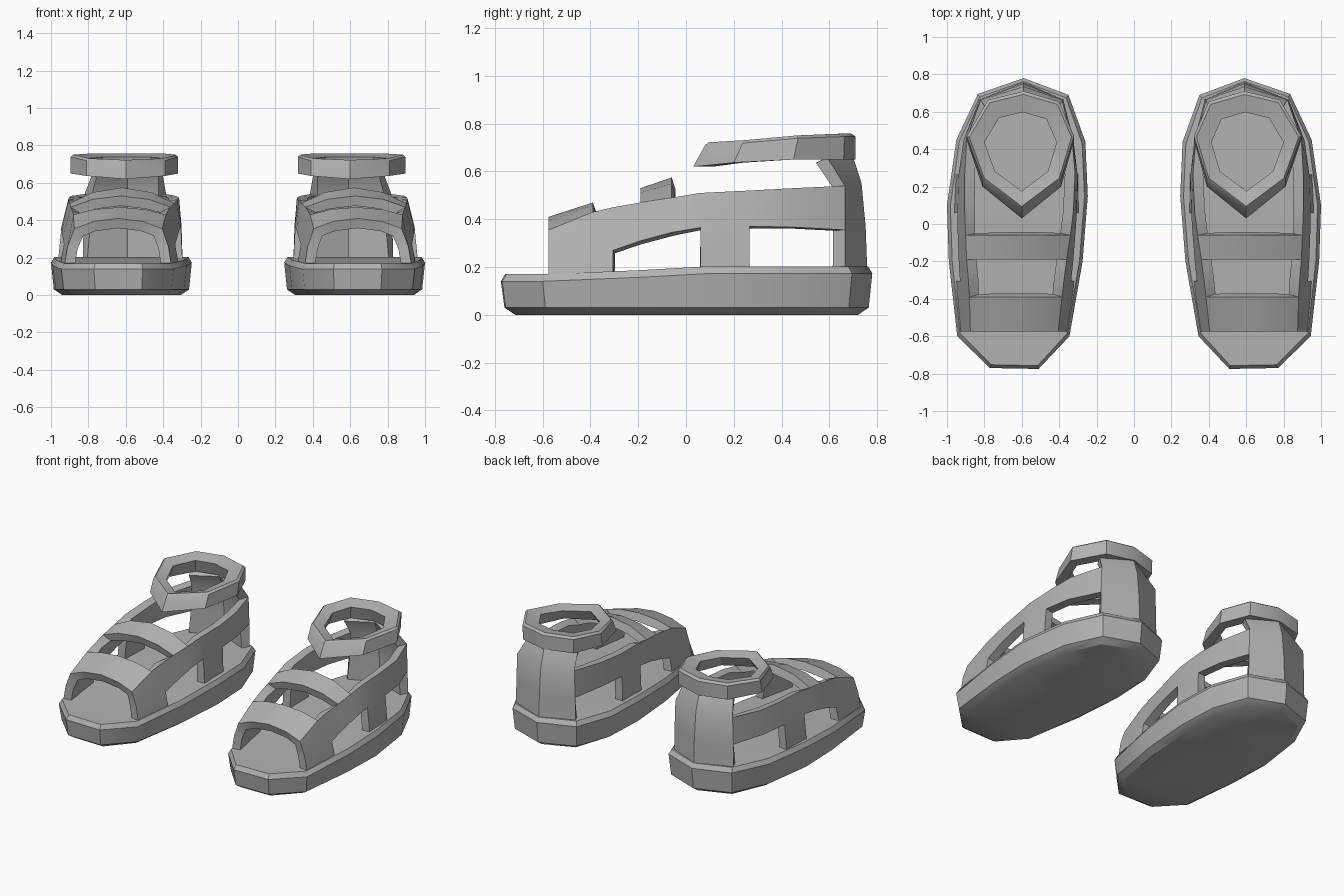
import bpy, bmesh
from mathutils import Vector

if "Cube" in bpy.data.objects:
    bpy.data.objects.remove(bpy.data.objects["Cube"])

grey = bpy.data.materials.new("mid_grey")
grey.diffuse_color = (0.45, 0.45, 0.45, 1)
grey.use_nodes = True
grey.node_tree.nodes["Principled BSDF"].inputs["Base Color"].default_value = grey.diffuse_color


def finish(name, bm, thickness=0.0):
    """Turn a bmesh of one shoe part into an object mirrored to make the pair."""
    mesh = bpy.data.meshes.new(name)
    bm.to_mesh(mesh)
    bm.free()
    mesh.materials.append(grey)
    ob = bpy.data.objects.new(name, mesh)
    bpy.context.collection.objects.link(ob)
    bpy.ops.object.select_all(action='DESELECT')
    ob.select_set(True)
    bpy.context.view_layer.objects.active = ob
    if thickness:
        sol = ob.modifiers.new("thickness", 'SOLIDIFY')
        sol.thickness = thickness
        sol.offset = -1
        sol.use_even_offset = True
        bpy.ops.object.modifier_apply(modifier=sol.name)
    mir = ob.modifiers.new("pair", 'MIRROR')
    mir.use_mirror_merge = False
    bpy.ops.object.modifier_apply(modifier=mir.name)
    bpy.ops.object.shade_smooth_by_angle(angle=0.6)
    return ob


def bridge(bm, loops):
    """Skin a list of closed vertex loops with quads."""
    for a, b in zip(loops, loops[1:]):
        n = len(a)
        for i in range(n):
            j = (i + 1) % n
            bm.faces.new((a[i], a[j], b[j], b[i]))


# Sole: plan outline lofted through bevelled levels
outline = [(0.59, 0.78), (0.35, 0.69), (0.26, 0.44), (0.247, 0.15), (0.275, -0.2),
           (0.345, -0.6), (0.51, -0.775), (0.77, -0.77), (0.945, -0.6),
           (0.99, -0.2), (1.0, 0.1), (0.95, 0.45), (0.835, 0.695)]


def sole_top(y):
    return 0.17 + 0.033 * max(0.0, min(1.0, (y + 0.45) / 0.5))


bm = bmesh.new()
loops = []
for inset, level in ((0.06, 0.0), (0.015, 0.03), (0.0, -0.03), (0.018, 0.0)):
    loop = []
    for x, y in outline:
        px = 0.62 + (x - 0.62) * (1 - inset / 0.375)
        py = y * (1 - inset / 0.78)
        z = level if len(loops) < 2 else sole_top(y) + level
        loop.append(bm.verts.new((px, py, z)))
    loops.append(loop)
bridge(bm, loops)
bm.faces.new(loops[0])
bm.faces.new(loops[-1])
bmesh.ops.recalc_face_normals(bm, faces=bm.faces)
bmesh.ops.triangulate(bm, faces=[f for f in bm.faces if len(f.verts) > 4])
finish("sole", bm)

# Upper: each station is y, base (inner x, outer x), window top z, shoulder (inner x, outer x, z)
stations = [
    (-0.575, 0.355, 0.93, 0.26, 0.405, 0.875, 0.355),
    (-0.39, 0.325, 0.95, 0.26, 0.385, 0.88, 0.43),
    (-0.305, 0.315, 0.955, 0.27, 0.375, 0.885, 0.45),
    (-0.19, 0.305, 0.96, 0.31, 0.36, 0.895, 0.47),
    (-0.06, 0.30, 0.965, 0.345, 0.34, 0.90, 0.49),
    (0.06, 0.295, 0.965, 0.365, 0.325, 0.905, 0.51),
    (0.265, 0.295, 0.955, 0.37, 0.315, 0.905, 0.52),
    (0.45, 0.32, 0.92, 0.367, 0.33, 0.895, 0.53),
    (0.665, 0.375, 0.83, 0.355, 0.385, 0.82, 0.54),
]
WINDOWS = (2, 3, 4, 6, 7)          # columns left open below the side band
CROWNS = {0: 0.41, 1: 0.47, 3: 0.53, 4: 0.575}

bm = bmesh.new()
sides = ([], [])
for y, xi, xo, zw, si, so, zs in stations:
    for col, base, top in ((sides[0], xi, si), (sides[1], xo, so)):
        mid = base + (top - base) * 0.35
        col.append([bm.verts.new(p) for p in
                    ((base, y, 0.15), (mid, y, zw), (top, y, zs))])

# Side bands, posts and toe sides
for col in sides:
    for i in range(len(stations) - 1):
        a, b = col[i], col[i + 1]
        bm.faces.new((a[1], b[1], b[2], a[2]))
        if i not in WINDOWS:
            bm.faces.new((a[0], b[0], b[1], a[1]))

# Toe strap and instep strap arching between the shoulders
rows = {}
for i, zc in CROWNS.items():
    a, b = sides[0][i][2], sides[1][i][2]
    row = [a]
    for t, h in ((0.22, 0.7), (0.5, 1.0), (0.78, 0.7)):
        p = a.co.lerp(b.co, t)
        p.z += (zc - p.z) * h
        row.append(bm.verts.new(p))
    rows[i] = row + [b]
for i, j in ((0, 1), (3, 4)):
    for k in range(4):
        bm.faces.new((rows[i][k], rows[i][k + 1], rows[j][k + 1], rows[j][k]))

# Heel counter rising to a tab under the ankle strap
spine = [bm.verts.new((0.59, y, z)) for y, z in
         ((0.76, 0.15), (0.752, 0.37), (0.735, 0.55), (0.70, 0.66))]
for col, x in ((sides[0], 0.405), (sides[1], 0.775)):
    edge = col[-1] + [bm.verts.new((x, 0.59, 0.66))]
    for k in range(3):
        bm.faces.new((edge[k], spine[k], spine[k + 1], edge[k + 1]))

bmesh.ops.recalc_face_normals(bm, faces=bm.faces)
bm.faces.ensure_lookup_table()
probe = bm.faces[0]
if probe.normal.dot(probe.calc_center_median() - Vector((0.62, 0.0, 0.2))) < 0:
    bmesh.ops.reverse_faces(bm, faces=bm.faces)
finish("upper", bm, 0.055)

# Ankle strap: tilted eight-sided collar with a wide top rim
collar = [(0.59, 0.71), (0.40, 0.65), (0.32, 0.45), (0.39, 0.20),
          (0.60, 0.03), (0.81, 0.20), (0.895, 0.45), (0.78, 0.66)]


def clamp(v):
    return max(0.0, min(1.0, v))


def collar_loop(scale, top, drop=0.0):
    loop = []
    for x, y in collar:
        z = (0.722 + 0.036 * clamp((y - 0.09) / 0.45) if top
             else 0.62 + 0.03 * clamp((y - 0.03) / 0.3))
        py = y + (0.05 * (0.71 - y) / 0.68 if top else 0.0)
        loop.append(bm.verts.new((0.605 + (x - 0.605) * scale,
                                  0.37 + (py - 0.37) * scale, z - drop)))
    return loop


bm = bmesh.new()
loops = [collar_loop(1.0, False), collar_loop(1.0, True, 0.012), collar_loop(0.95, True),
         collar_loop(0.67, True, 0.02), collar_loop(0.76, False)]
bridge(bm, loops + [loops[0]])
bmesh.ops.recalc_face_normals(bm, faces=bm.faces)
finish("ankle_strap", bm)
